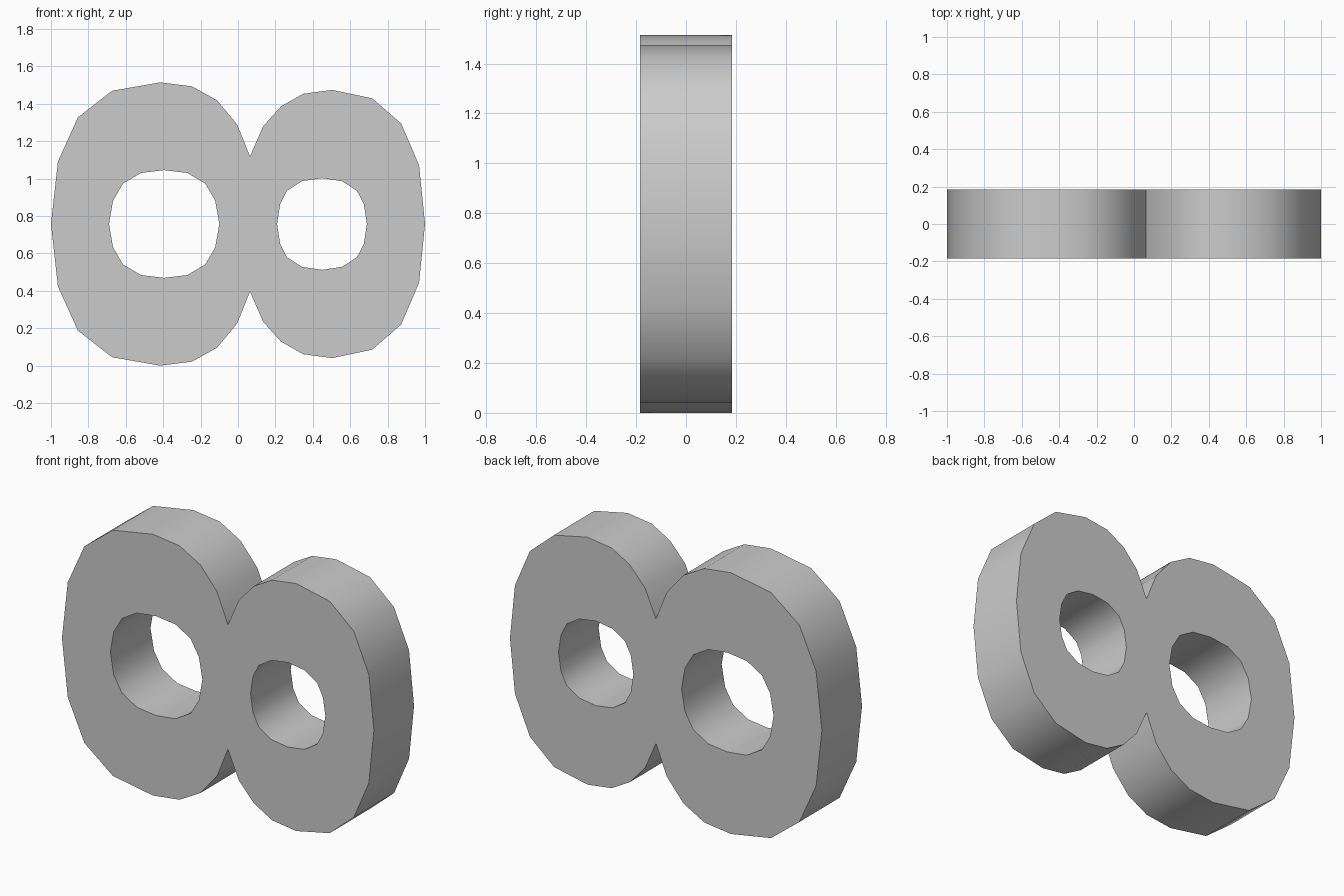
import bpy, bmesh

cube = bpy.data.objects.get("Cube")
if cube:
    bpy.data.objects.remove(cube, do_unlink=True)

MID_Z = 0.757
HALF_DEPTH = 0.184

# Upper half of each loop as (x, height above the middle line), left to right
outline = [(-1, 0), (-.963, .333), (-.856, .57), (-.674, .712), (-.417, .757),
           (-.246, .736), (-.112, .661), (-.005, .533), (.064, .361),
           (.134, .522), (.23, .629), (.348, .696), (.503, .717),
           (.717, .672), (.872, .538), (.968, .314), (1, 0)]
large_hole = [(-.69, 0), (-.668, .125), (-.615, .216), (-.519, .273), (-.395, .288)]
small_hole = [(.209, 0), (.225, .105), (.262, .178), (.342, .229), (.449, .245)]


def mirror_x(quarter):
    """Complete a half loop from its left quarter."""
    centre = quarter[-1][0]
    return quarter + [(2 * centre - x, h) for x, h in quarter[-2::-1]]


def add_loop(bm, half):
    """Draw a closed edge loop, mirroring the upper half downwards."""
    points = half + [(x, -h) for x, h in half[-2:0:-1]]
    verts = [bm.verts.new((x, -HALF_DEPTH, MID_Z + h)) for x, h in points]
    return [bm.edges.new((a, b)) for a, b in zip(verts, verts[1:] + verts[:1])]


# Plate with two round openings, filled and extruded
bm = bmesh.new()
edges = []
for half in (outline, mirror_x(large_hole), mirror_x(small_hole)):
    edges += add_loop(bm, half)
bmesh.ops.triangle_fill(bm, edges=edges, use_beauty=True, normal=(0, -1, 0))
back = bmesh.ops.extrude_face_region(bm, geom=bm.faces[:], use_keep_orig=True)
back_verts = [g for g in back["geom"] if isinstance(g, bmesh.types.BMVert)]
bmesh.ops.translate(bm, verts=back_verts, vec=(0, 2 * HALF_DEPTH, 0))
bmesh.ops.recalc_face_normals(bm, faces=bm.faces[:])

mesh = bpy.data.meshes.new("double_ring_plate")
bm.to_mesh(mesh)
bm.free()
plate = bpy.data.objects.new("double_ring_plate", mesh)
bpy.context.collection.objects.link(plate)

# Plain grey material
grey = bpy.data.materials.new("plain_grey")
grey.use_nodes = True
colour = (0.6, 0.6, 0.6, 1)
grey.diffuse_color = colour
grey.node_tree.nodes["Principled BSDF"].inputs["Base Color"].default_value = colour
mesh.materials.append(grey)

# Smooth curved walls with crisp rims and notches
bpy.ops.object.select_all(action="DESELECT")
plate.select_set(True)
bpy.context.view_layer.objects.active = plate
bpy.ops.object.shade_smooth_by_angle(angle=0.6)
